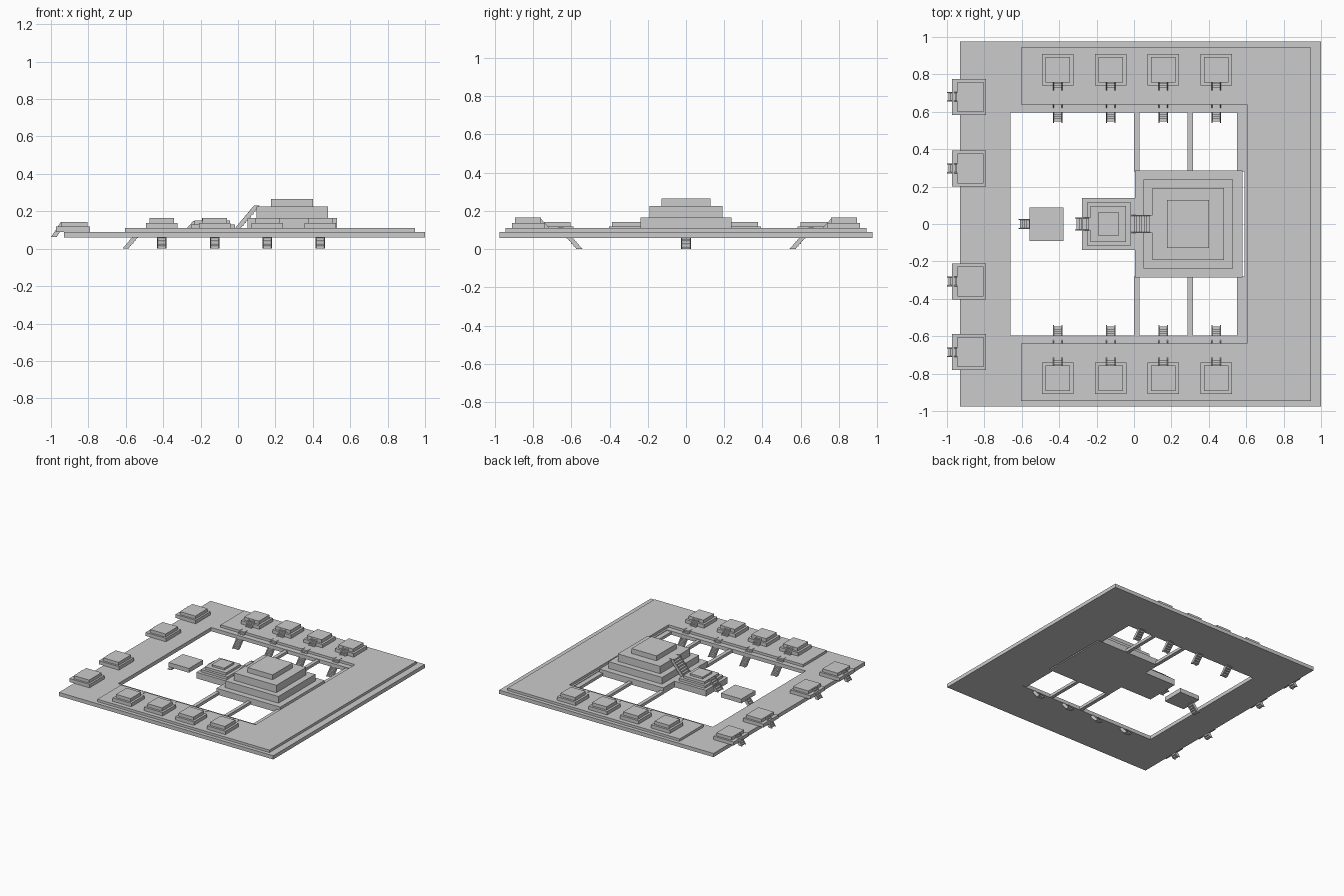
import bpy
import bmesh
from math import pi
from mathutils import Matrix

if "Cube" in bpy.data.objects:
    bpy.data.objects.remove(bpy.data.objects["Cube"])

stone = bpy.data.materials.new("grey_stone")
stone.use_nodes = True
grey = (0.6, 0.6, 0.6, 1)
stone.diffuse_color = grey
stone.node_tree.nodes["Principled BSDF"].inputs["Base Color"].default_value = grey


def finish(name, bm):
    bmesh.ops.recalc_face_normals(bm, faces=bm.faces)
    mesh = bpy.data.meshes.new(name)
    bm.to_mesh(mesh)
    bm.free()
    mesh.materials.append(stone)
    obj = bpy.data.objects.new(name, mesh)
    bpy.context.collection.objects.link(obj)
    return obj


def add_box(bm, x0, x1, y0, y1, z0, z1):
    size = Matrix.Diagonal((x1 - x0, y1 - y0, z1 - z0, 1))
    place = Matrix.Translation(((x0 + x1) / 2, (y0 + y1) / 2, (z0 + z1) / 2))
    bmesh.ops.create_cube(bm, size=1, matrix=place @ size)


def extrude_up(bm, faces, offset):
    out = bmesh.ops.extrude_face_region(bm, geom=faces, use_keep_orig=True)
    verts = [g for g in out["geom"] if isinstance(g, bmesh.types.BMVert)]
    bmesh.ops.translate(bm, verts=verts, vec=offset)


def tiers(name, levels):
    """Stacked blocks, each (x0, x1, y0, y1, z0, z1)."""
    bm = bmesh.new()
    for level in levels:
        add_box(bm, *level)
    return finish(name, bm)


def stairs(name, foot, heading, run, rise, half, depth=0.03, steps=5):
    """Sloping side walls with recessed treads, climbing along the heading."""
    bm = bmesh.new()
    wall = 0.006
    for side in (-half, half - wall):
        outline = [(0, 0), (run, rise), (run + depth, rise), (depth, 0)]
        face = bm.faces.new([bm.verts.new((d, side, z)) for d, z in outline])
        extrude_up(bm, [face], (0, wall, 0))
    for i in range(steps):
        d = run * i / steps + 0.008
        z = rise * i / steps
        add_box(bm, d, d + run / steps + depth * 0.5,
                wall - half, half - wall, z, z + rise / steps * 0.8)
    obj = finish(name, bm)
    obj.location = foot
    obj.rotation_euler.z = heading


# Outer ground ring with a rectangular opening
bm = bmesh.new()
outer = [(-0.93, -0.975), (1, -0.975), (1, 0.975), (-0.93, 0.975)]
inner = [(-0.66, -0.597), (0.59, -0.597), (0.59, 0.597), (-0.66, 0.597)]
a = [bm.verts.new((x, y, 0.06)) for x, y in outer]
b = [bm.verts.new((x, y, 0.06)) for x, y in inner]
ring = [bm.faces.new((a[i], a[(i + 1) % 4], b[(i + 1) % 4], b[i])) for i in range(4)]
extrude_up(bm, ring, (0, 0, 0.03))
finish("ground_ring", bm)

# Raised U-shaped terrace
bm = bmesh.new()
half_u = [(-0.605, 0.64), (-0.605, 0.945), (0.945, 0.945)]
outline = half_u + [(x, -y) for x, y in reversed(half_u)] + [(0.605, -0.64), (0.605, 0.64)]
face = bm.faces.new([bm.verts.new((x, y, 0.09)) for x, y in outline])
extrude_up(bm, [face], (0, 0, 0.02))
finish("raised_terrace", bm)

# Beams joining the main platform to the ring
for x0, x1 in ((0, 0.03), (0.287, 0.315), (0.55, 0.59)):
    for y0, y1 in ((-0.6, -0.28), (0.28, 0.6)):
        tiers("link_beam", [(x0, x1, y0, y1, 0.062, 0.085)])

# Main stepped pyramid
tiers("main_pyramid", [
    (0.005, 0.58, -0.285, 0.285, 0.06, 0.11),
    (0.05, 0.53, -0.237, 0.237, 0.11, 0.165),
    (0.098, 0.48, -0.192, 0.192, 0.165, 0.225),
    (0.176, 0.402, -0.128, 0.128, 0.225, 0.265)])
stairs("main_stairs", (-0.02, 0, 0.105), 0, 0.105, 0.125, 0.048, steps=8)

# Smaller pyramid in front of the main one
tiers("middle_pyramid", [
    (-0.277, 0.005, -0.14, 0.14, 0.06, 0.11),
    (-0.252, -0.017, -0.116, 0.116, 0.11, 0.13),
    (-0.232, -0.042, -0.095, 0.095, 0.13, 0.15),
    (-0.193, -0.08, -0.062, 0.062, 0.15, 0.165)])
stairs("middle_stairs", (-0.315, 0, 0.062), 0, 0.075, 0.085, 0.036, steps=6)

# Detached landing with its own stairs
tiers("landing", [(-0.56, -0.377, -0.092, 0.088, 0.06, 0.095)])
stairs("landing_stairs", (-0.618, 0, 0), 0, 0.06, 0.07, 0.027)

# Shrines and stairs along both arms of the terrace
for side in (-1, 1):
    for x in (-0.408, -0.125, 0.157, 0.44):
        ys = sorted((side * 0.74, side * 0.91))
        yt = sorted((side * 0.757, side * 0.893))
        tiers("arm_shrine", [
            (x - 0.084, x + 0.084, *ys, 0.11, 0.138),
            (x - 0.066, x + 0.066, *yt, 0.138, 0.165)])
        heading = side * pi / 2
        stairs("arm_shrine_stairs", (x, side * 0.712, 0.108), heading, 0.05, 0.055, 0.026)
        stairs("hanging_stairs", (x, side * 0.54, 0), heading, 0.1, 0.113, 0.026, steps=8)

# Shrines along the outer edge
for y in (-0.685, -0.307, 0.297, 0.68):
    tiers("edge_shrine", [
        (-0.972, -0.79, y - 0.096, y + 0.096, 0.09, 0.118),
        (-0.943, -0.805, y - 0.08, y + 0.08, 0.118, 0.143)])
    stairs("edge_shrine_stairs", (-1, y, 0.062), 0, 0.053, 0.081, 0.026, steps=6)
